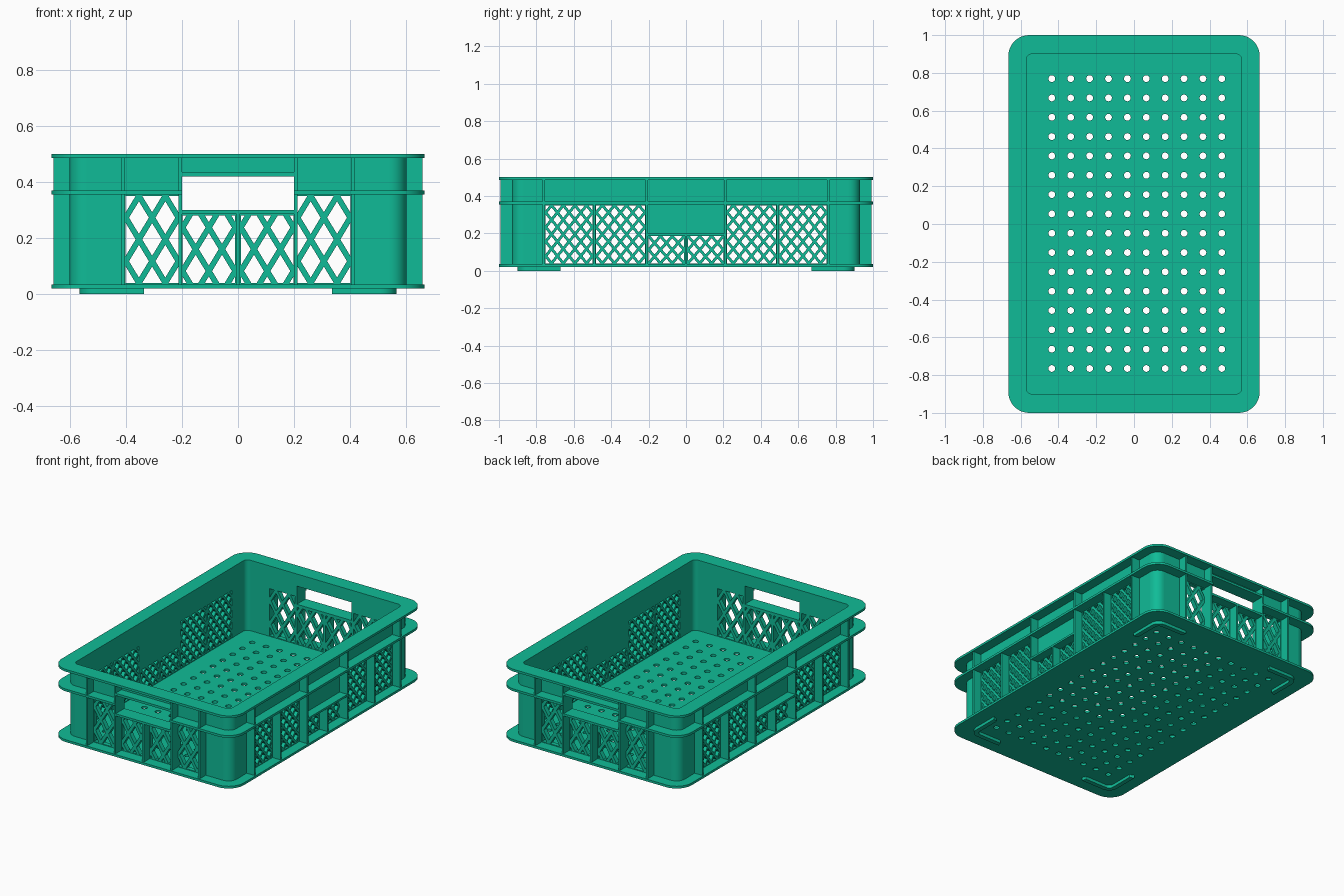
import bpy, bmesh, math
from mathutils import Matrix

if "Cube" in bpy.data.objects:
    bpy.data.objects.remove(bpy.data.objects["Cube"])

green = bpy.data.materials.new("crate_green")
green.use_nodes = True
COLOUR = (0.005, 0.5, 0.31, 1)
green.diffuse_color = COLOUR
green.node_tree.nodes["Principled BSDF"].inputs["Base Color"].default_value = COLOUR

HX, HY = 0.665, 1.0          # outer half size
WX, WY = 0.60, 0.93          # outer face of the walls
IX, IY = 0.57, 0.90          # inner face of the walls
BASE, FLOOR, TOP, RIM = 0.02, 0.035, 0.485, 0.5
R90 = math.radians(90)
FLAT = Matrix()
FRONT = Matrix.Rotation(R90, 4, "X")                              # u = x, v = z
SIDE = Matrix.Rotation(R90, 4, "Z") @ FRONT                       # u = y, v = z


def plate(name, loops, thickness, place, offset):
    """Extruded flat outline; every loop after the first is a hole."""
    curve = bpy.data.curves.new(name, "CURVE")
    curve.dimensions, curve.fill_mode, curve.extrude = "2D", "BOTH", thickness / 2
    for pts in loops:
        s = curve.splines.new("POLY")
        s.points.add(len(pts) - 1)
        for p, (u, v) in zip(s.points, pts):
            p.co = (u, v, 0, 1)
        s.use_cyclic_u = True
    tmp = bpy.data.objects.new(name + "_outline", curve)
    bpy.context.collection.objects.link(tmp)
    mesh = bpy.data.meshes.new_from_object(
        tmp.evaluated_get(bpy.context.evaluated_depsgraph_get()))
    bpy.data.objects.remove(tmp)
    bpy.data.curves.remove(curve)
    bm = bmesh.new()
    bm.from_mesh(mesh)
    bmesh.ops.remove_doubles(bm, verts=bm.verts, dist=1e-5)
    bmesh.ops.recalc_face_normals(bm, faces=bm.faces)
    bm.transform(Matrix.Translation(offset) @ place)
    bm.to_mesh(mesh)
    bm.free()
    mesh.materials.clear()
    mesh.materials.append(green)
    mesh.name = name
    ob = bpy.data.objects.new(name, mesh)
    bpy.context.collection.objects.link(ob)
    bpy.ops.object.select_all(action="DESELECT")
    ob.select_set(True)
    bpy.context.view_layer.objects.active = ob
    bpy.ops.object.shade_smooth_by_angle(angle=math.radians(30))
    return ob


def rect(u0, u1, v0, v1):
    return [(u0, v0), (u1, v0), (u1, v1), (u0, v1)]


def arc(cx, cy, r, a0, a1, n=10):
    return [(cx + r * math.cos(math.radians(a0 + (a1 - a0) * i / n)),
             cy + r * math.sin(math.radians(a0 + (a1 - a0) * i / n))) for i in range(n + 1)]


def rounded(hx, hy, r):
    pts = []
    for k, (sx, sy) in enumerate([(1, 1), (-1, 1), (-1, -1), (1, -1)]):
        pts += arc(sx * (hx - r), sy * (hy - r), r, 90 * k, 90 * k + 90)
    return pts


def box(name, x0, x1, y0, y1, z0, z1):
    return plate(name, [rect(x0, x1, y0, y1)], z1 - z0, FLAT, (0, 0, (z0 + z1) / 2))


def clip(poly, axis, limit, sign):
    out = []
    for a, b in zip(poly, poly[1:] + poly[:1]):
        da, db = sign * (limit - a[axis]), sign * (limit - b[axis])
        if da >= 0:
            out.append(a)
        if da * db < 0:
            t = da / (da - db)
            out.append((a[0] + t * (b[0] - a[0]), a[1] + t * (b[1] - a[1])))
    return out


def lattice(u0, u1, v0, v1, pu, pv, bar):
    """Diamond holes on a staggered grid, trimmed to a rectangle."""
    holes, cu, cv = [], (u0 + u1) / 2, (v0 + v1) / 2
    shrink = 1 - bar * math.hypot(1 / pu, 1 / pv)
    du, dv = pu / 2 * shrink, pv / 2 * shrink
    for i in range(-12, 13):
        for j in range(-12, 13):
            if (i + j) % 2:
                continue
            u, v = cu + i * pu / 2, cv + j * pv / 2
            d = [(u - du, v), (u, v - dv), (u + du, v), (u, v + dv)]
            for axis, limit, sign in [(0, u0, -1), (0, u1, 1), (1, v0, -1), (1, v1, 1)]:
                d = clip(d, axis, limit, sign) if d else d
            area = sum(a[0] * b[1] - b[0] * a[1] for a, b in zip(d, d[1:] + d[:1])) / 2
            if area > 5e-5:
                holes.append(d)
    return holes


# Floor with its lower lip and drain holes
drains = [arc(-0.435 + 0.1 * i, -0.765 + 0.1023 * j, 0.018, 0, 337.5, 15)
          for i in range(10) for j in range(16)]
plate("floor", [rounded(HX, HY, 0.11)] + drains, FLOOR - BASE, FLAT, (0, 0, (BASE + FLOOR) / 2))

# Top rim
plate("top_rim", [rounded(HX, HY, 0.11), rounded(IX, IY, 0.03)], RIM - TOP, FLAT,
      (0, 0, (TOP + RIM) / 2))

# End walls with hand opening, and long side walls
MID = (FLOOR + TOP) / 2
end_holes = [rect(-0.2, 0.2, 0.3, 0.42)]
side_holes = []
for s in (-1, 1):
    def span(a, b):
        return sorted((s * a, s * b))
    end_holes += lattice(*span(0.212, 0.4), 0.04, 0.35, 0.094, 0.155, 0.02)
    end_holes += lattice(*span(0.01, 0.198), 0.04, 0.28, 0.094, 0.155, 0.02)
    side_holes += lattice(*span(0.22, 0.48), 0.04, 0.35, 0.065, 0.0775, 0.015)
    side_holes += lattice(*span(0.5, 0.75), 0.04, 0.35, 0.0625, 0.0775, 0.015)
    side_holes += lattice(*span(0.01, 0.2), 0.04, 0.185, 0.0633, 0.0725, 0.015)
for s, end, side in ((-1, "front", "right"), (1, "back", "left")):
    plate(end + "_wall", [rect(-0.54, 0.54, FLOOR, TOP)] + end_holes, WY - IY, FRONT,
          (0, s * (WY + IY) / 2, 0))
    plate(side + "_wall", [rect(-0.87, 0.87, FLOOR, TOP)] + side_holes, WX - IX, SIDE,
          (s * (WX + IX) / 2, 0, 0))

for sx, side in ((-1, "right"), (1, "left")):
    # Middle flange, one half on each side, open at the hand openings
    outer = [(0.2, -HY)] + arc(HX - 0.11, -HY + 0.11, 0.11, -90, 0) \
        + arc(HX - 0.11, HY - 0.11, 0.11, 0, 90) + [(0.2, HY)]
    inner = [(0.2, WY)] + arc(WX - 0.06, WY - 0.06, 0.06, 90, 0) \
        + arc(WX - 0.06, -WY + 0.06, 0.06, 0, -90) + [(0.2, -WY)]
    plate(side + "_middle_flange", [[(sx * x, y) for x, y in outer + inner]], 0.015, FLAT,
          (0, 0, 0.3625))

    for sy, end in ((-1, "front"), (1, "back")):
        tag = end + "_" + side
        # Rounded wall corner
        corner = arc(0.54, 0.87, 0.06, 0, 90) + arc(0.54, 0.87, 0.03, 90, 0)
        plate(tag + "_corner", [[(sx * x, sy * y) for x, y in corner]], TOP - FLOOR, FLAT,
              (0, 0, MID))
        # Angled foot under the corner
        foot = [(0.335, 0.9)] + arc(0.505, 0.84, 0.06, 90, 0) + [(0.565, 0.67), (0.535, 0.68)] \
            + arc(0.505, 0.84, 0.03, 0, 90) + [(0.345, 0.87)]
        plate(tag + "_foot", [[(sx * x, sy * y) for x, y in foot]], BASE, FLAT, (0, 0, BASE / 2))
        # Upright ribs on the end wall
        for x in (0.206, 0.41):
            y0, y1 = sorted((sy * WY, sy * 0.992))
            box(tag + "_end_rib", sx * x - 0.006, sx * x + 0.006, y0, y1, FLOOR, TOP)
        # Upright ribs on the side wall
        for y, top in ((0.21, TOP), (0.49, 0.355), (0.76, TOP)):
            x0, x1 = sorted((sx * WX, sx * 0.657))
            box(tag + "_side_rib", x0, x1, sy * y - 0.006, sy * y + 0.006, FLOOR, top)

# Centre ribs and short ledges
for s, end, side in ((-1, "front", "right"), (1, "back", "left")):
    y0, y1 = sorted((s * WY, s * 0.992))
    box(end + "_centre_rib", -0.006, 0.006, y0, y1, FLOOR, 0.285)
    box(end + "_lower_handle_ledge", -0.2, 0.2, y0, y1, 0.285, 0.3)
    box(end + "_upper_handle_ledge", -0.2, 0.2, y0, y1, 0.42, 0.435)
    x0, x1 = sorted((s * WX, s * 0.657))
    box(side + "_centre_rib", x0, x1, -0.006, 0.006, FLOOR, 0.187)
    box(side + "_centre_ledge", x0, x1, -0.204, 0.204, 0.187, 0.2)
